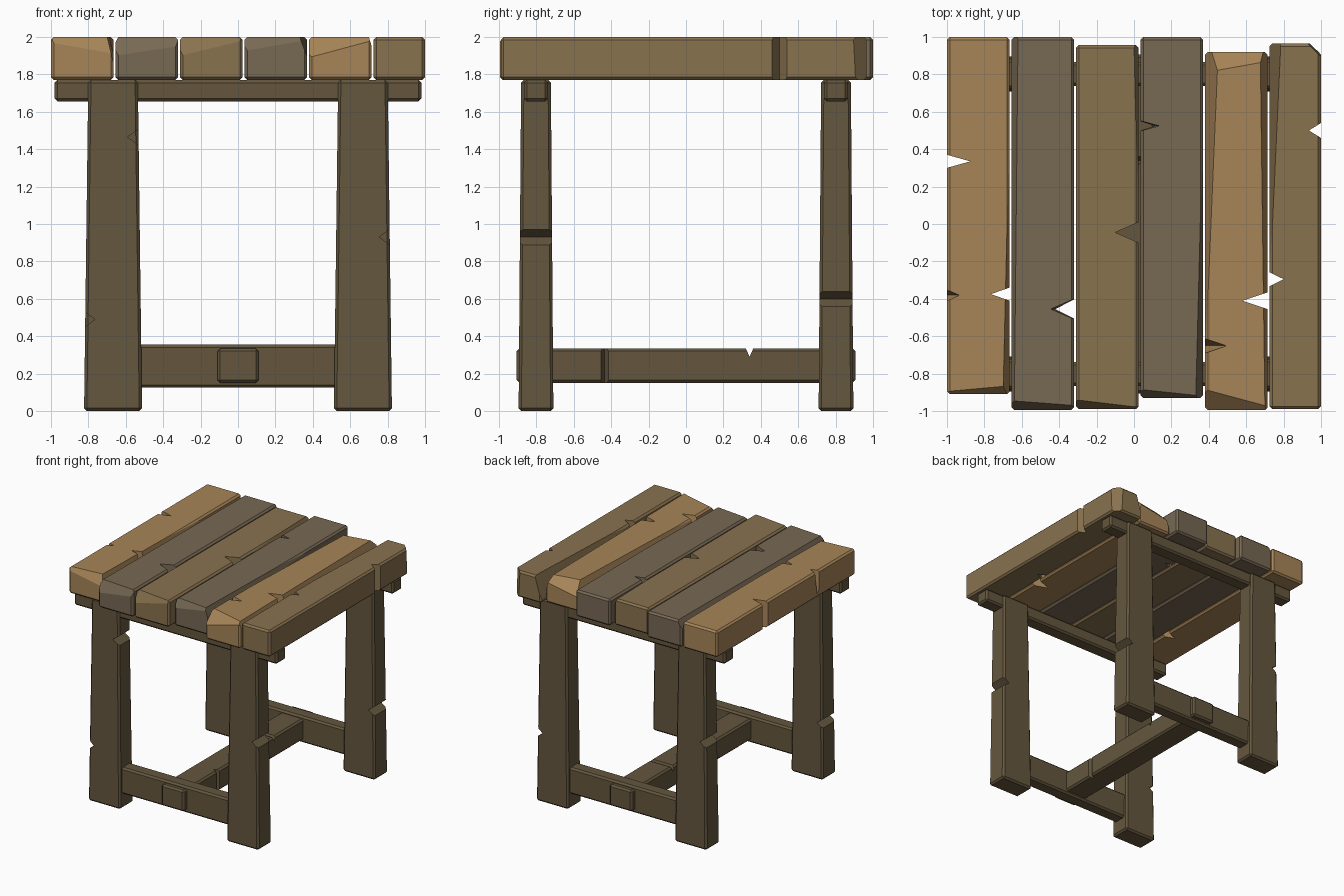
import bpy, bmesh
from mathutils import Vector as V

if "Cube" in bpy.data.objects:
    bpy.data.objects.remove(bpy.data.objects["Cube"])


def material(name, rgb):
    m = bpy.data.materials.new(name)
    m.diffuse_color = (*rgb, 1)
    m.use_nodes = True
    m.node_tree.nodes["Principled BSDF"].inputs["Base Color"].default_value = m.diffuse_color
    return m


TAN = material("tan_wood", (0.39, 0.235, 0.098))
GREY = material("grey_wood", (0.185, 0.14, 0.088))
BROWN = material("brown_wood", (0.25, 0.17, 0.078))
DARK = material("dark_wood", (0.128, 0.094, 0.048))


def new_object(name, bm, mat=None):
    bmesh.ops.recalc_face_normals(bm, faces=bm.faces)
    me = bpy.data.meshes.new(name)
    bm.to_mesh(me)
    bm.free()
    if mat:
        me.materials.append(mat)
    ob = bpy.data.objects.new(name, me)
    bpy.context.collection.objects.link(ob)
    return ob


def add_wedge(bm, centre, inward, axis, depth, half_w, taper=1):
    """Triangular prism that cuts a V notch; taper shrinks its far end."""
    c, d, a = V(centre), V(inward), V(axis)
    s = d.cross(a)
    rings = []
    for sign, k in ((1, 1), (-1, taper)):
        o = c + a * .13 * sign
        outer = o - d * depth / 2
        pts = (o + d * depth * k, outer + s * half_w * 1.5, outer - s * half_w * 1.5)
        rings.append([bm.verts.new(p) for p in pts])
    top, bot = rings
    bm.faces.new(top)
    bm.faces.new(bot[::-1])
    for i in range(3):
        j = (i + 1) % 3
        bm.faces.new((top[i], bot[i], bot[j], top[j]))


def slice_top_edge(bm, lo, hi, side, a, b, drop):
    """Plane cut along a top edge, inset a at its start and b at its end."""
    if side in ("front", "back"):
        edge, y = V((0, -1, 0)), lo.y
        if side == "back":
            edge, y = -edge, hi.y
        p, q = V((lo.x, y, hi.z)), V((hi.x, y, hi.z))
    else:
        edge, x = V((-1, 0, 0)), lo.x
        if side == "right":
            edge, x = -edge, hi.x
        p, q = V((x, lo.y, hi.z)), V((x, hi.y, hi.z))
    p, q = p - edge * a, q - edge * b
    r = (p + q) / 2 + edge * .03 - V((0, 0, drop))
    n = (q - p).cross(r - p).normalized()
    if n.z < 0:
        n = -n
    bmesh.ops.bisect_plane(bm, geom=bm.verts[:] + bm.edges[:] + bm.faces[:],
                           plane_co=p, plane_no=n, clear_outer=True)
    bmesh.ops.holes_fill(bm, edges=bm.edges[:], sides=0)


def timber(name, lo, hi, mat, top=1.0, bevel=.015, slices=(), notches=()):
    """Bevelled beam with sliced top edges and V notches."""
    lo, hi = V(lo), V(hi)
    mid, size = (lo + hi) / 2, hi - lo
    bm = bmesh.new()
    bmesh.ops.create_cube(bm, size=1)
    for v in bm.verts:
        k = top if v.co.z > 0 else 1
        v.co = mid + V((v.co.x * size.x * k, v.co.y * size.y * k, v.co.z * size.z))
    bmesh.ops.bevel(bm, geom=bm.edges[:], offset=bevel, segments=1,
                    affect='EDGES', profile=.5)
    for s in slices:
        slice_top_edge(bm, lo, hi, *s)
    ob = new_object(name, bm, mat)
    if notches:
        cb = bmesh.new()
        for n in notches:
            add_wedge(cb, *n)
        cutter = new_object("notch_cutter", cb)
        cutter.hide_render = True
        mod = ob.modifiers.new("notches", 'BOOLEAN')
        mod.operation, mod.solver, mod.object = 'DIFFERENCE', 'EXACT', cutter
        dg = bpy.context.evaluated_depsgraph_get()
        me = bpy.data.meshes.new_from_object(ob.evaluated_get(dg))
        ob.modifiers.clear()
        ob.data = me
        bpy.data.objects.remove(cutter)


# Seat planks: y range and colour, left to right
PLANKS = [(-.91, 1, TAN), (-.995, 1, GREY), (-.99, .957, BROWN),
          (-.93, 1, GREY), (-.995, .92, TAN), (-.99, .965, BROWN)]

# Worn top edges of each plank: side, inset at start, inset at end, drop
WORN = [
    [("front", .015, .045, .06), ("right", .035, -.01, .12)],
    [("front", .05, .025, .06), ("left", .015, .035, .06)],
    [("front", .05, .01, .06), ("right", -.02, .025, .07)],
    [("front", .045, .01, .05), ("right", .04, -.01, .08)],
    [("back", .11, .05, .03), ("left", -.01, .07, .09),
     ("right", .015, .04, .1), ("front", .11, .02, .03)],
    [("back", -.2, .07, .6), ("left", -.03, .06, .1)],
]

# V notches of each plank: direction of cut in x, y, depth, half width, taper
NOTCHES = [
    [(1, .335, .125, .035), (-1, -.375, .1, .035), (1, -.38, .07, .03, -.2)],
    [(-1, -.455, .125, .055, .8)],
    [(-1, -.045, .125, .055)],
    [(1, .525, .1, .027, .75)],
    [(-1, -.41, .135, .045), (1, -.65, .12, .04, -.2)],
    [(-1, .5, .065, .04), (1, -.295, .075, .037)],
]
PITCH = 2 / 6
for i, (y0, y1, mat) in enumerate(PLANKS):
    x0 = -1 + i * .345
    x1 = min(x0 + .335, 1)
    cuts = [((x0 if d > 0 else x1, y, 1.885), (d, 0, 0), (0, 0, 1), *shape)
            for d, y, *shape in NOTCHES[i]]
    timber(f"seat_plank_{i + 1}", (x0, y0, 1.77), (x1, y1, 2), mat,
           slices=WORN[i], notches=cuts)

# Tapered legs, each with notches as (edge x, z, direction)
LEGS = {"front_left": (-1, -1, [(-.535, 1.465, -1), (-.82, .49, 1)]),
        "front_right": (1, -1, [(.81, .93, -1)]),
        "back_left": (-1, 1, [(-.81, .93, 1)]),
        "back_right": (1, 1, [(.815, .6, -1)])}
for name, (sx, sy, cuts) in LEGS.items():
    cx, cy = sx * .668, sy * .802
    timber(f"{name}_leg", (cx - .155, cy - .093, 0), (cx + .155, cy + .093, 1.77),
           DARK, top=.855,
           notches=[((x, cy, z), (d, 0, 0), (0, 1, 0), .055, .04) for x, z, d in cuts])

# Top rails and lower side rails, front and back
for side, y in (("front", -.802), ("back", .802)):
    timber(f"{side}_top_rail", (-.98, y - .064, 1.655), (.98, y + .064, 1.77), DARK)
    timber(f"{side}_lower_rail", (-.6, y - .06, .125), (.6, y + .06, .355), DARK)

# Long centre stretcher whose ends poke through the lower rails
timber("centre_stretcher", (-.11, -.905, .15), (.11, .905, .335), DARK,
       notches=[((0, .34, .335), (0, 0, -1), (1, 0, 0), .045, .02),
                ((.11, -.435, .24), (-1, 0, 0), (0, 0, 1), .045, .02)])
